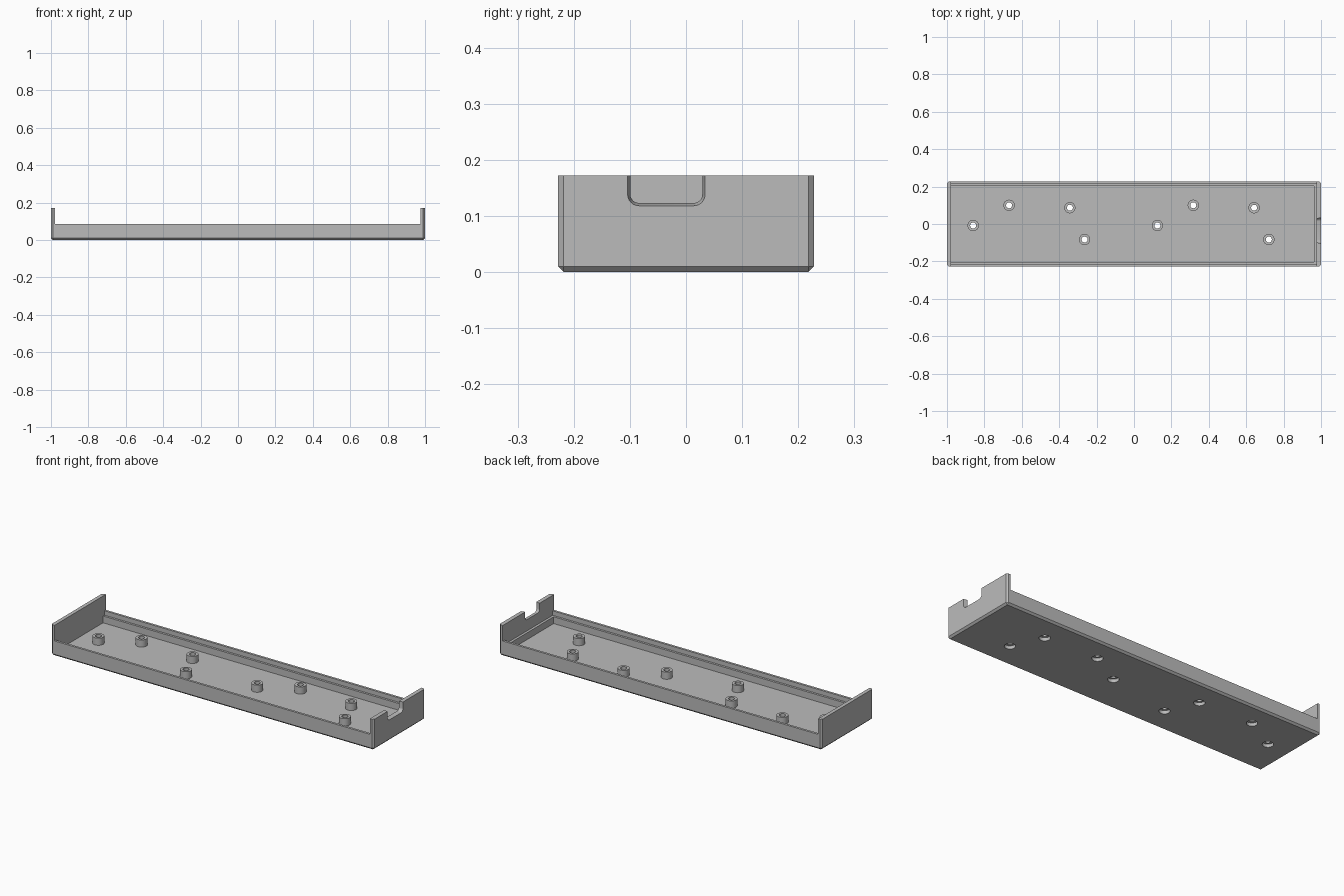
import bpy, bmesh, math
from mathutils import Vector

cube = bpy.data.objects.get("Cube")
if cube:
    bpy.data.objects.remove(cube, do_unlink=True)

grey = bpy.data.materials.new("plastic grey")
grey.use_nodes = True
colour = (0.5, 0.5, 0.5, 1)
grey.diffuse_color = colour
grey.node_tree.nodes["Principled BSDF"].inputs["Base Color"].default_value = colour

FLOOR, SIDE_TOP, END_TOP = 0.022, 0.085, 0.172


def finish(name, bm):
    bmesh.ops.recalc_face_normals(bm, faces=bm.faces)
    mesh = bpy.data.meshes.new(name)
    bm.to_mesh(mesh)
    bm.free()
    mesh.materials.append(grey)
    obj = bpy.data.objects.new(name, mesh)
    bpy.context.collection.objects.link(obj)
    return obj


def box(name, low, high, chamfer=0):
    bm = bmesh.new()
    bmesh.ops.create_cube(bm, size=1)
    low, high = Vector(low), Vector(high)
    for v in bm.verts:
        v.co = (low + high) / 2 + v.co * (high - low)
    if chamfer:
        # every edge except those of the top rim
        edges = [e for e in bm.edges if min(v.co.z for v in e.verts) < high.z - 1e-5]
        bmesh.ops.bevel(bm, geom=edges, offset=chamfer, segments=1, affect='EDGES')
    return finish(name, bm)


def cylinder(name, x, y, z0, z1, radius):
    bm = bmesh.new()
    bmesh.ops.create_cone(bm, cap_ends=True, segments=32, radius1=radius,
                          radius2=radius, depth=z1 - z0)
    bmesh.ops.translate(bm, verts=bm.verts, vec=(x, y, (z0 + z1) / 2))
    return finish(name, bm)


def cut(target, cutter):
    cutter.hide_render = True
    mod = target.modifiers.new("cut", 'BOOLEAN')
    mod.operation, mod.solver, mod.object = 'DIFFERENCE', 'EXACT', cutter
    bpy.context.view_layer.objects.active = target
    bpy.ops.object.modifier_apply(modifier=mod.name)
    bpy.data.objects.remove(cutter, do_unlink=True)


def notch_outline(grow):
    # U shape with rounded lower corners, open above the wall
    y0, y1, z0, r = -0.099 - grow, 0.029 + grow, 0.123 - grow, 0.015 + grow
    points = [(y0, END_TOP + 0.05)]
    for cy, start in ((y0 + r, math.pi), (y1 - r, 1.5 * math.pi)):
        for i in range(7):
            a = start + i * math.pi / 12
            points.append((cy + r * math.cos(a), z0 + r + r * math.sin(a)))
    return points + [(y1, END_TOP + 0.05)]


def notch_cutter():
    bm = bmesh.new()
    rings = [[bm.verts.new((x, y, z)) for y, z in notch_outline(g)]
             for x, g in ((0.95, 0), (0.978, 0), (1.0, 0.005), (1.02, 0.005))]
    n = len(rings[0])
    for a, b in zip(rings, rings[1:]):
        for i in range(n):
            j = (i + 1) % n
            bm.faces.new((a[i], a[j], b[j], b[i]))
    bm.faces.new(rings[0])
    bm.faces.new(rings[-1])
    return finish("notch_cutter", bm)


# Tray with chamfered base and corners, tall ends and low long sides
tray = box("tray", (-1, -0.228, 0), (1, 0.228, END_TOP), chamfer=0.01)
cut(tray, box("side_cutter", (-0.979, -0.3, SIDE_TOP), (0.977, 0.3, 0.3)))
# Lower cavity, then a wider upper cavity that leaves an inner ledge
cut(tray, box("lower_cavity", (-0.979, -0.203, FLOOR), (0.963, 0.203, 0.3)))
cut(tray, box("upper_cavity", (-0.979, -0.215, 0.06), (0.977, 0.215, 0.3)))
cut(tray, notch_cutter())

# Two sets of four hollow standoffs over counterbored screw holes
PATTERN = [(-0.86, -0.008), (-0.668, 0.1), (-0.343, 0.087), (-0.264, -0.083)]
for shift in (0, 0.985):
    for x, y in PATTERN:
        x += shift
        standoff = cylinder("standoff", x, y, FLOOR - 0.002, 0.062, 0.03)
        cut(standoff, cylinder("bore", x, y, -0.1, 0.2, 0.016))
        cut(tray, cylinder("screw_hole", x, y, -0.1, 0.05, 0.016))
        cut(tray, cylinder("counterbore", x, y, -0.1, FLOOR - 0.004, 0.028))

# Smooth the round walls, keep the rest sharp
for obj in bpy.context.scene.objects:
    obj.select_set(obj.type == 'MESH')
bpy.context.view_layer.objects.active = tray
bpy.ops.object.shade_smooth_by_angle(angle=math.radians(30))
